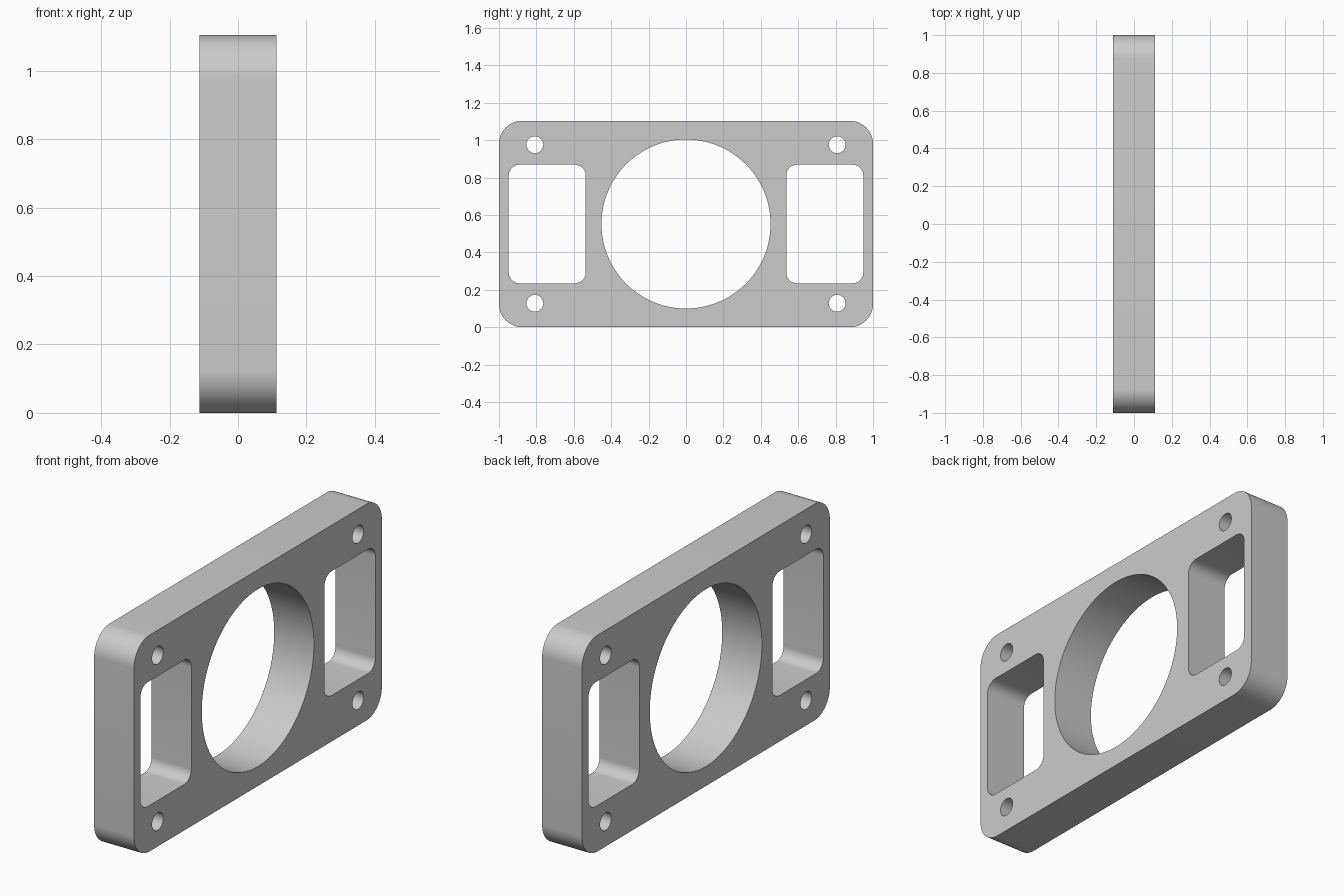
import bpy
import bmesh
from math import cos, sin, pi, radians

if "Cube" in bpy.data.objects:
    bpy.data.objects.remove(bpy.data.objects["Cube"], do_unlink=True)

HALF_THICK = 0.112
HEIGHT = 1.104
MID = HEIGHT / 2


def circle(cy, cz, r, n):
    return [(cy + r * cos(2 * pi * i / n), cz + r * sin(2 * pi * i / n))
            for i in range(n)]


def rounded_rect(cy, cz, hy, hz, r, n=12):
    pts = []
    corners = [(1, 1), (-1, 1), (-1, -1), (1, -1)]
    for q, (sy, sz) in enumerate(corners):
        for i in range(n + 1):
            a = pi / 2 * (q + i / n)
            pts.append((cy + sy * (hy - r) + r * cos(a),
                        cz + sz * (hz - r) + r * sin(a)))
    return pts


# Outline, central bore, side windows and bolt holes
loops = [rounded_rect(0, MID, 1.0, MID, 0.125, 16),
         circle(0, MID, 0.452, 128)]
for side in (-1, 1):
    loops.append(rounded_rect(side * 0.742, MID, 0.206, 0.317, 0.058))
    for level in (-1, 1):
        loops.append(circle(side * 0.808, MID + level * 0.424, 0.045, 40))

# Fill the profile and extrude it through the thickness
bm = bmesh.new()
for loop in loops:
    verts = [bm.verts.new((-HALF_THICK, y, z)) for y, z in loop]
    for a, b in zip(verts, verts[1:] + verts[:1]):
        bm.edges.new((a, b))
bmesh.ops.triangle_fill(bm, edges=bm.edges[:], use_beauty=True,
                        use_dissolve=False, normal=(-1, 0, 0))
result = bmesh.ops.extrude_face_region(bm, geom=bm.faces[:], use_keep_orig=True)
moved = [g for g in result["geom"] if isinstance(g, bmesh.types.BMVert)]
bmesh.ops.translate(bm, verts=moved, vec=(2 * HALF_THICK, 0, 0))
bmesh.ops.recalc_face_normals(bm, faces=bm.faces[:])

mesh = bpy.data.meshes.new("mounting_plate")
bm.to_mesh(mesh)
bm.free()
plate = bpy.data.objects.new("mounting_plate", mesh)
bpy.context.collection.objects.link(plate)

# Plain grey finish
grey = bpy.data.materials.new("plain_grey")
grey.use_nodes = True
colour = (0.6, 0.6, 0.6, 1)
grey.diffuse_color = colour
grey.node_tree.nodes["Principled BSDF"].inputs["Base Color"].default_value = colour
mesh.materials.append(grey)

bpy.ops.object.select_all(action="DESELECT")
plate.select_set(True)
bpy.context.view_layer.objects.active = plate
bpy.ops.object.shade_smooth_by_angle(angle=radians(30))
